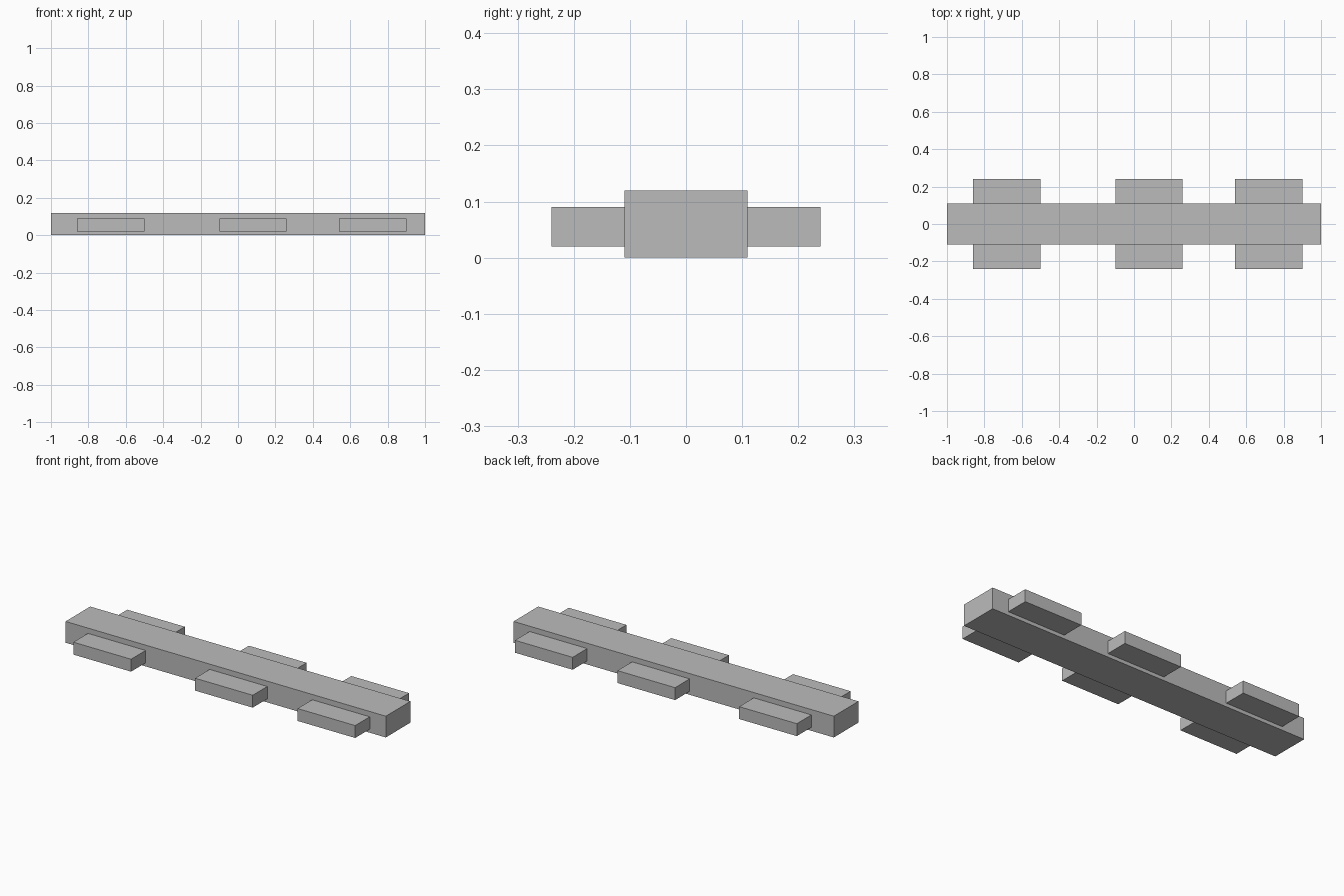
import bpy

# Remove the default cube
default = bpy.data.objects.get("Cube")
if default:
    bpy.data.objects.remove(default, do_unlink=True)

# Single plain grey
grey = bpy.data.materials.new("plain_grey")
grey.use_nodes = True
colour = (0.5, 0.5, 0.5, 1)
grey.diffuse_color = colour
grey.node_tree.nodes["Principled BSDF"].inputs["Base Color"].default_value = colour


def box(name, low, high):
    """Add a box spanning two opposite corners."""
    centre = [(a + b) / 2 for a, b in zip(low, high)]
    bpy.ops.mesh.primitive_cube_add(size=1, location=centre)
    obj = bpy.context.object
    obj.name = name
    obj.scale = [b - a for a, b in zip(low, high)]
    bpy.ops.object.transform_apply(location=False, rotation=False, scale=True)
    obj.data.materials.append(grey)
    return obj


# Long central beam
box("beam", (-1, -0.11, 0), (1, 0.11, 0.12))

# Side blocks in mirrored pairs, seated slightly into the beam
block_length = 0.36
for position, start in (("right", -0.86), ("middle", -0.10), ("left", 0.54)):
    end = start + block_length
    box(f"front_block_{position}", (start, -0.24, 0.02), (end, -0.10, 0.09))
    box(f"back_block_{position}", (start, 0.10, 0.02), (end, 0.24, 0.09))
